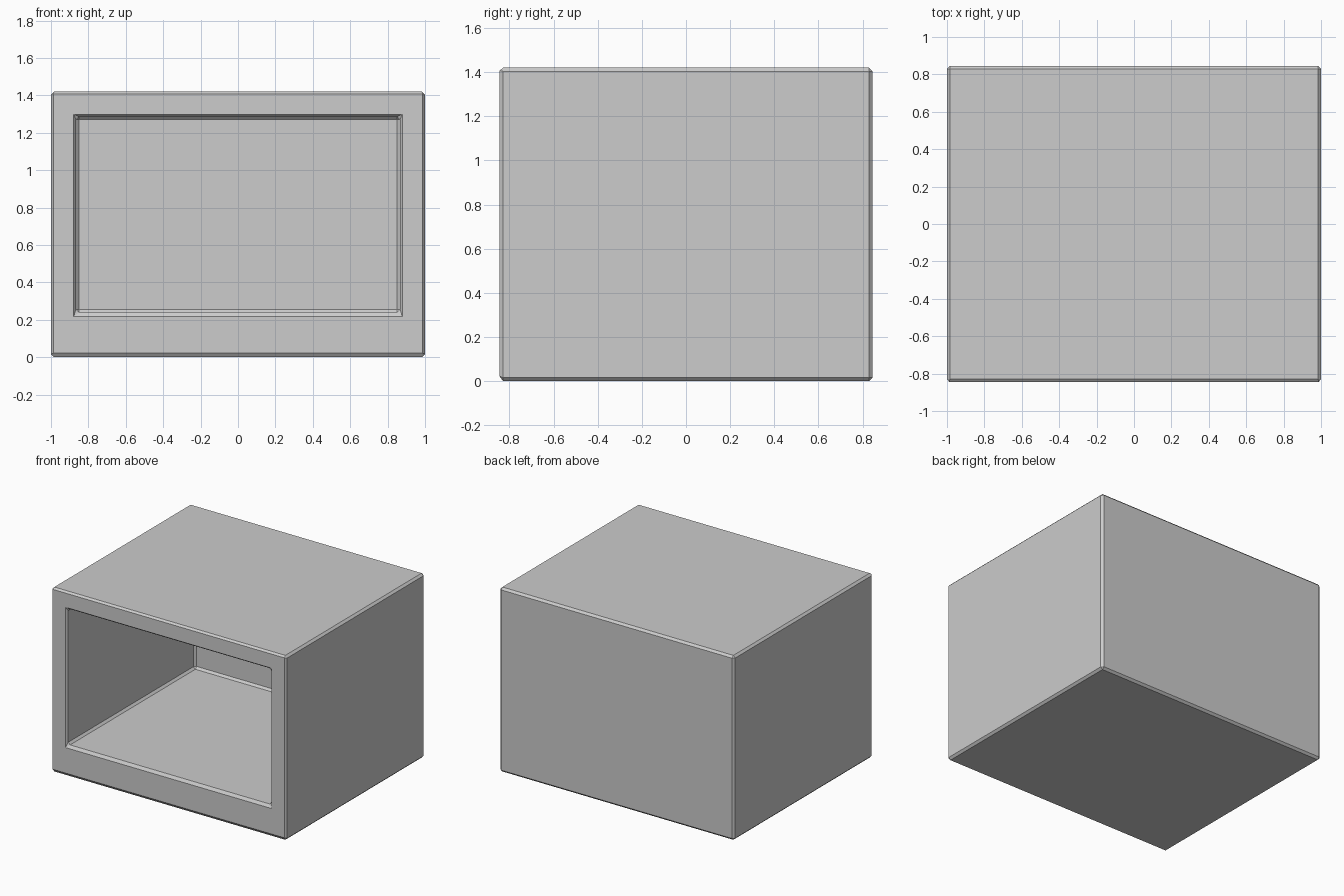
import bpy
import bmesh
from mathutils import Vector

cube = bpy.data.objects.get("Cube")
if cube:
    bpy.data.objects.remove(cube, do_unlink=True)

WIDTH, DEPTH, HEIGHT = 2.0, 1.69, 1.42
WALL = 0.134            # sides, top and back
FLOOR = 0.24            # thicker base
EDGE = 0.016            # chamfer on every edge

# Plain grey finish
grey = bpy.data.materials.new("light_grey")
grey.use_nodes = True
colour = (0.604, 0.604, 0.604, 1)
grey.diffuse_color = colour
grey.node_tree.nodes["Principled BSDF"].inputs["Base Color"].default_value = colour

# Solid outer block
bm = bmesh.new()
bmesh.ops.create_cube(bm, size=1)
bmesh.ops.scale(bm, vec=(WIDTH, DEPTH, HEIGHT), verts=bm.verts)
bmesh.ops.translate(bm, vec=(0, 0, HEIGHT / 2), verts=bm.verts)

# Opening cut into the front face
front = min(bm.faces, key=lambda f: f.calc_center_median().y)
bmesh.ops.inset_region(bm, faces=[front], thickness=WALL, use_even_offset=True)
for v in front.verts:
    if v.co.z < HEIGHT / 2:
        v.co.z = FLOOR

# Push the opening back to leave a rear wall
result = bmesh.ops.extrude_discrete_faces(bm, faces=[front])
back = result["faces"][0]
bmesh.ops.translate(bm, vec=Vector((0, DEPTH - WALL, 0)), verts=back.verts)
bmesh.ops.recalc_face_normals(bm, faces=bm.faces)

mesh = bpy.data.meshes.new("open_cabinet")
bm.to_mesh(mesh)
bm.free()
mesh.materials.append(grey)
cabinet = bpy.data.objects.new("open_cabinet", mesh)
bpy.context.collection.objects.link(cabinet)

# Small flat chamfer on all inner and outer edges
bevel = cabinet.modifiers.new("edge_chamfer", "BEVEL")
bevel.width = EDGE
bevel.segments = 1
bevel.limit_method = "ANGLE"
